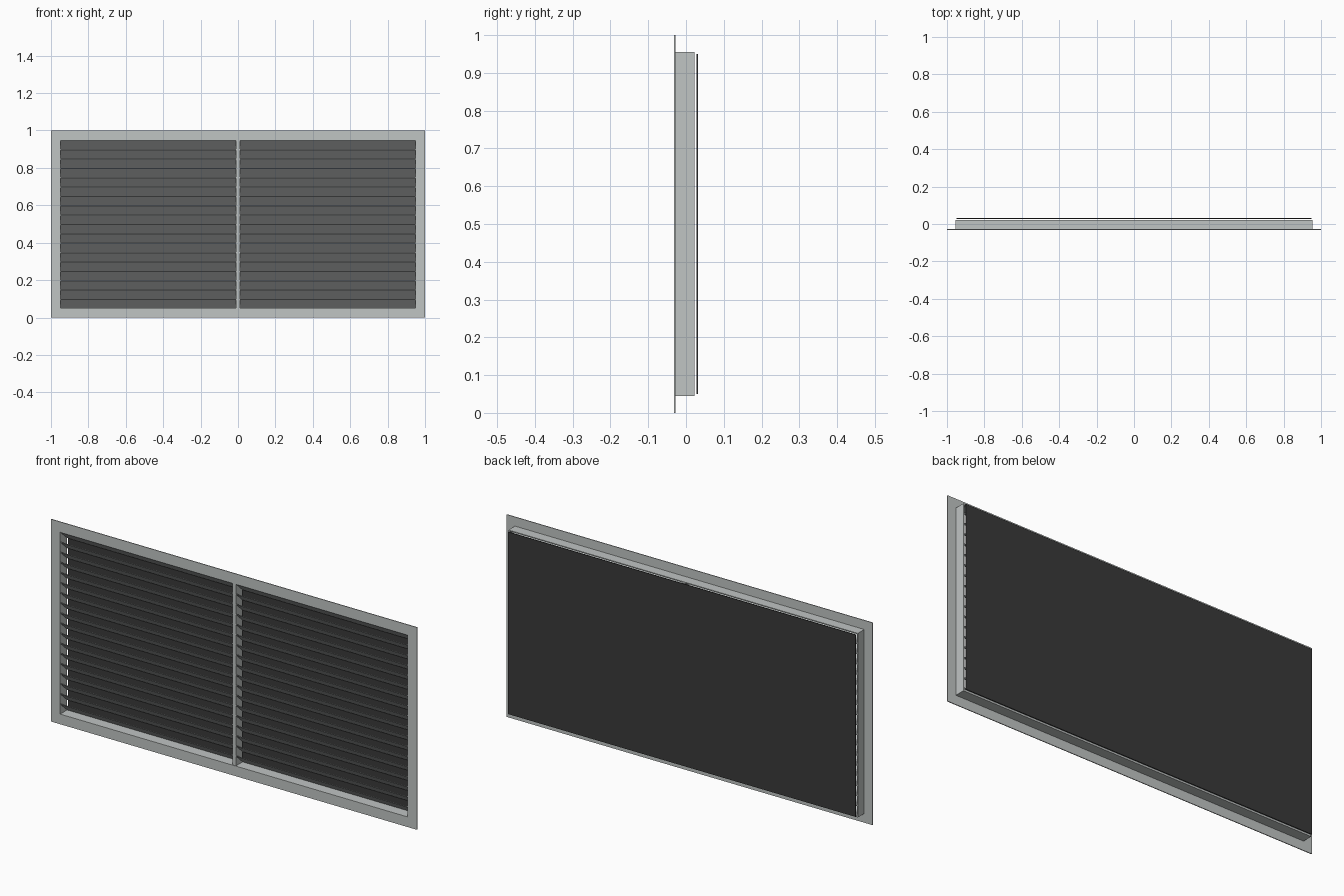
import bpy

if "Cube" in bpy.data.objects:
    bpy.data.objects.remove(bpy.data.objects["Cube"])

def material(name, rgb):
    m = bpy.data.materials.new(name)
    m.diffuse_color = (*rgb, 1)
    m.use_nodes = True
    m.node_tree.nodes["Principled BSDF"].inputs["Base Color"].default_value = m.diffuse_color
    return m

grey = material("painted grey", (0.53, 0.555, 0.55))
black = material("dark backing", (0.042, 0.042, 0.042))

def make(name, verts, faces, mat):
    mesh = bpy.data.meshes.new(name)
    mesh.from_pydata(verts, [], faces)
    mesh.materials.append(mat)
    ob = bpy.data.objects.new(name, mesh)
    bpy.context.collection.objects.link(ob)
    return ob

def box(name, x0, x1, y0, y1, z0, z1, mat):
    return prism(name, x0, x1, [(y0, z0), (y1, z0), (y1, z1), (y0, z1)], mat)

def prism(name, x0, x1, profile, mat):
    """Extrude a four-point (y, z) profile along x."""
    v = [(x, y, z) for x in (x0, x1) for y, z in profile]
    f = [(3, 2, 1, 0), (4, 5, 6, 7)]
    f += [(i, (i + 1) % 4, (i + 1) % 4 + 4, i + 4) for i in range(4)]
    return make(name, v, f, mat)

def ring(name, outer, inner, y0, y1, mat):
    """Rectangular ring around (0, 0.5); sizes are (half width, half height)."""
    v = []
    for y in (y0, y1):
        for w, h in (outer, inner):
            v += [(sx * w, y, 0.5 + sz * h)
                  for sx, sz in ((-1, -1), (1, -1), (1, 1), (-1, 1))]
    f = []
    for i in range(4):
        j = (i + 1) % 4
        f += [(i, j, j + 4, i + 4),                # front
              (i + 8, i + 12, j + 12, j + 8),      # back
              (i, i + 8, j + 8, j),                # outside
              (i + 4, j + 4, j + 12, i + 12)]      # inside
    return make(name, v, f, mat)

# Front flange and the collar behind it
ring("flange", (1.0, 0.5), (0.95, 0.45), -0.032, -0.028, grey)
ring("collar", (0.955, 0.455), (0.95, 0.45), -0.028, 0.022, grey)

# Centre divider
box("divider", -0.01, 0.01, -0.03, 0.022, 0.05, 0.95, grey)

# Slats sloping down towards the back, in two bays
t = 0.004
for side, x0, x1 in (("left", -0.95, -0.01), ("right", 0.01, 0.95)):
    for i in range(18):
        z = 0.05 + 0.05 * i
        prism(f"slat_{side}_{i + 1}", x0, x1,
              [(-0.028, z + 0.05 - t), (0.022, z), (0.022, z + t), (-0.028, z + 0.05)], grey)

# Dark panel floating just behind the collar
box("back_panel", -0.95, 0.95, 0.028, 0.032, 0.05, 0.95, black)
